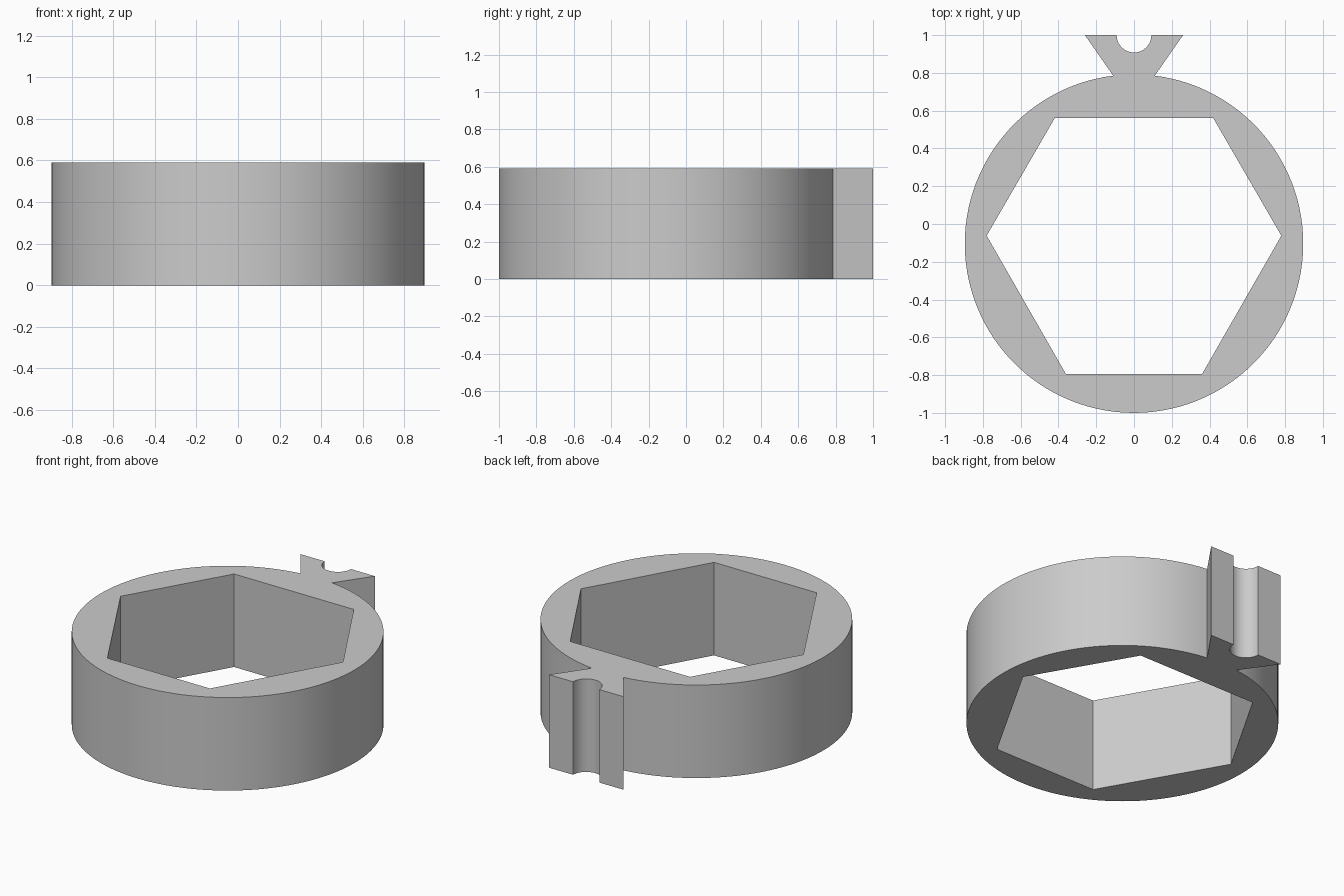
import bpy
import bmesh
from math import sin, cos, asin, pi

cube = bpy.data.objects.get("Cube")
if cube:
    bpy.data.objects.remove(cube, do_unlink=True)

HEIGHT = 0.59
RADIUS = 0.896
CENTRE_Y = -0.104
NECK = 0.11        # half width where the clip meets the ring
FLARE = 0.26       # half width of the clip at the back
NOTCH = 0.092      # radius of the round groove


def arc(cy, radius, start, end, steps):
    """Points on an arc centred on x = 0, both ends included."""
    angles = [start + (end - start) * i / steps for i in range(steps + 1)]
    return [(radius * cos(a), cy + radius * sin(a)) for a in angles]


def add_loop(bm, points):
    verts = [bm.verts.new((x, y, 0)) for x, y in points]
    return [bm.edges.new((v, verts[i - 1])) for i, v in enumerate(verts)]


def extrude_profile(name, loops, height, material):
    """Fill the outline, leaving inner loops open, and raise it."""
    bm = bmesh.new()
    edges = [e for points in loops for e in add_loop(bm, points)]
    bmesh.ops.triangle_fill(bm, use_beauty=True, edges=edges)
    raised = bmesh.ops.extrude_face_region(bm, geom=bm.faces[:], use_keep_orig=True)
    top = [g for g in raised["geom"] if isinstance(g, bmesh.types.BMVert)]
    bmesh.ops.translate(bm, verts=top, vec=(0, 0, height))
    bmesh.ops.recalc_face_normals(bm, faces=bm.faces[:])
    mesh = bpy.data.meshes.new(name)
    bm.to_mesh(mesh)
    bm.free()
    mesh.materials.append(material)
    obj = bpy.data.objects.new(name, mesh)
    bpy.context.collection.objects.link(obj)
    return obj


grey = bpy.data.materials.new("plain_grey")
grey.use_nodes = True
colour = (0.6, 0.6, 0.6, 1)
grey.diffuse_color = colour
grey.node_tree.nodes["Principled BSDF"].inputs["Base Color"].default_value = colour

# Outer outline: round body, flared clip and round groove
gap = asin(NECK / RADIUS)
outline = arc(CENTRE_Y, RADIUS, pi / 2 + gap, 5 * pi / 2 - gap, 112)
outline += [(FLARE, 1)]
outline += arc(1, NOTCH, 0, -pi, 20)
outline += [(-FLARE, 1)]

# Six-sided opening with alternating long and short sides
half = [(0.36, -0.795), (0.78, -0.062), (0.42, 0.56)]
opening = half + [(-x, y) for x, y in reversed(half)]

ring = extrude_profile("ring_with_clip", [outline, opening], HEIGHT, grey)

# Smooth round walls, crisp corners
bpy.ops.object.select_all(action="DESELECT")
ring.select_set(True)
bpy.context.view_layer.objects.active = ring
bpy.ops.object.shade_smooth_by_angle()
